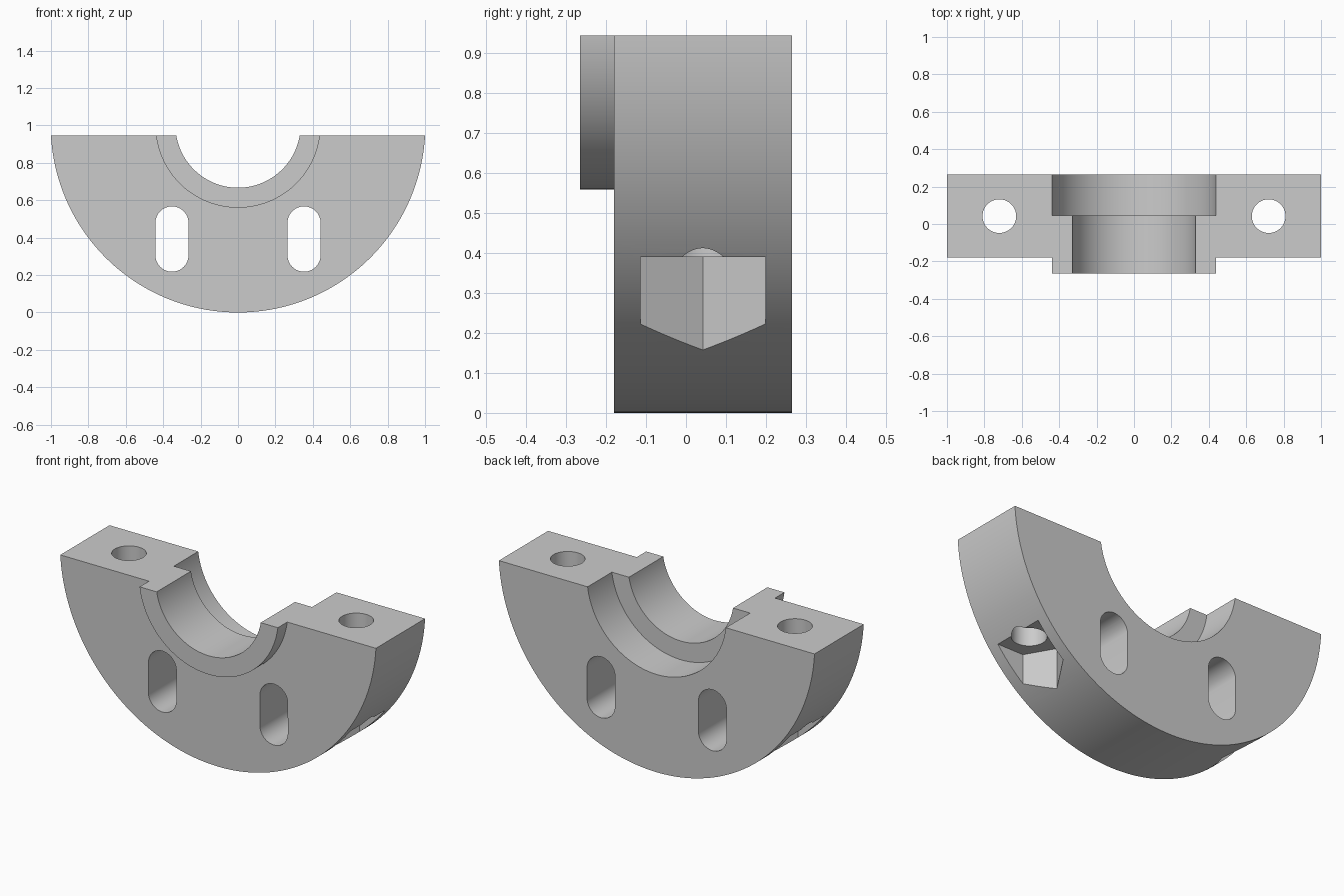
import bpy, math
from mathutils import Matrix, Vector

if "Cube" in bpy.data.objects:
    bpy.data.objects.remove(bpy.data.objects["Cube"], do_unlink=True)

AXIS_Z = 1.0016      # bore axis height, just above the split face
SPLIT_Z = 0.945
FRONT, BODY_FRONT, BACK = -0.265, -0.18, 0.265
BOLT_Y = 0.042

grey = bpy.data.materials.new("plain_grey")
grey.use_nodes = True
colour = (0.6, 0.6, 0.6, 1)
grey.diffuse_color = colour
grey.node_tree.nodes["Principled BSDF"].inputs["Base Color"].default_value = colour


def cylinder(name, radius, start, end, sides=128):
    """Cylinder running between two points."""
    a, b = Vector(start), Vector(end)
    bpy.ops.mesh.primitive_cylinder_add(vertices=sides, radius=radius, depth=(b - a).length)
    ob = bpy.context.object
    ob.name = name
    turn = Matrix.Rotation(math.pi / 2, 4, 'X') if abs(b.y - a.y) > 0.001 else Matrix()
    ob.data.transform(Matrix.Translation((a + b) / 2) @ turn)
    return ob


def box(name, low, high):
    bpy.ops.mesh.primitive_cube_add(size=1)
    ob = bpy.context.object
    ob.name = name
    lo, hi = Vector(low), Vector(high)
    ob.data.transform(Matrix.Translation((lo + hi) / 2) @ Matrix.Diagonal((*(hi - lo), 1)))
    return ob


def combine(target, tool, operation='DIFFERENCE'):
    """Apply a boolean and discard the tool object."""
    tool.hide_render = True
    mod = target.modifiers.new(tool.name, 'BOOLEAN')
    mod.operation, mod.object, mod.solver = operation, tool, 'EXACT'
    bpy.context.view_layer.objects.active = target
    bpy.ops.object.modifier_apply(modifier=mod.name)
    bpy.data.objects.remove(tool, do_unlink=True)


def round_y(name, radius, y0, y1, x=0, z=AXIS_Z, sides=192):
    return cylinder(name, radius, (x, y0, z), (x, y1, z), sides)


# Body disc with the raised front collar
cap = round_y("bearing_cap", AXIS_Z, BODY_FRONT, BACK, sides=256)
combine(cap, round_y("collar", 0.4416, FRONT, 0), 'UNION')

# Bore, rear counterbore and flat split face
combine(cap, round_y("bore", 0.3345, -0.5, 0.5))
combine(cap, round_y("counterbore", 0.4416, 0.045, 0.5))
combine(cap, box("upper_half", (-1.5, -1, SPLIT_Z), (1.5, 1, 2.5)))

for side in (-1, 1):
    # Bolt hole with a hexagonal nut pocket underneath
    x = side * 0.72
    combine(cap, cylinder("bolt_hole", 0.09, (x, BOLT_Y, -0.2), (x, BOLT_Y, 1.2), 64))
    pocket = cylinder("nut_pocket", 0.1807, (0, 0, -0.2), (0, 0, 0.39), 6)
    pocket.data.transform(Matrix.Translation((x, BOLT_Y, 0)) @ Matrix.Rotation(math.pi / 6, 4, 'Z'))
    combine(cap, pocket)

    # Rounded slot, made from a swept round cutter
    x = side * 0.353
    r, low, high = 0.0885, 0.3065, 0.4785
    slot = round_y("slot", r, -0.5, 0.5, x, low, 64)
    for v in slot.data.vertices:
        if v.co.z > low + 0.0001:
            v.co.z += high - low
        elif abs(v.co.z - low) <= 0.0001:
            v.co.z = low
    combine(cap, slot)

# Finish
cap.data.materials.clear()
cap.data.materials.append(grey)
for poly in cap.data.polygons:
    poly.material_index = 0
bpy.ops.object.select_all(action='DESELECT')
cap.select_set(True)
bpy.context.view_layer.objects.active = cap
bpy.ops.object.shade_smooth_by_angle(angle=math.radians(30))
